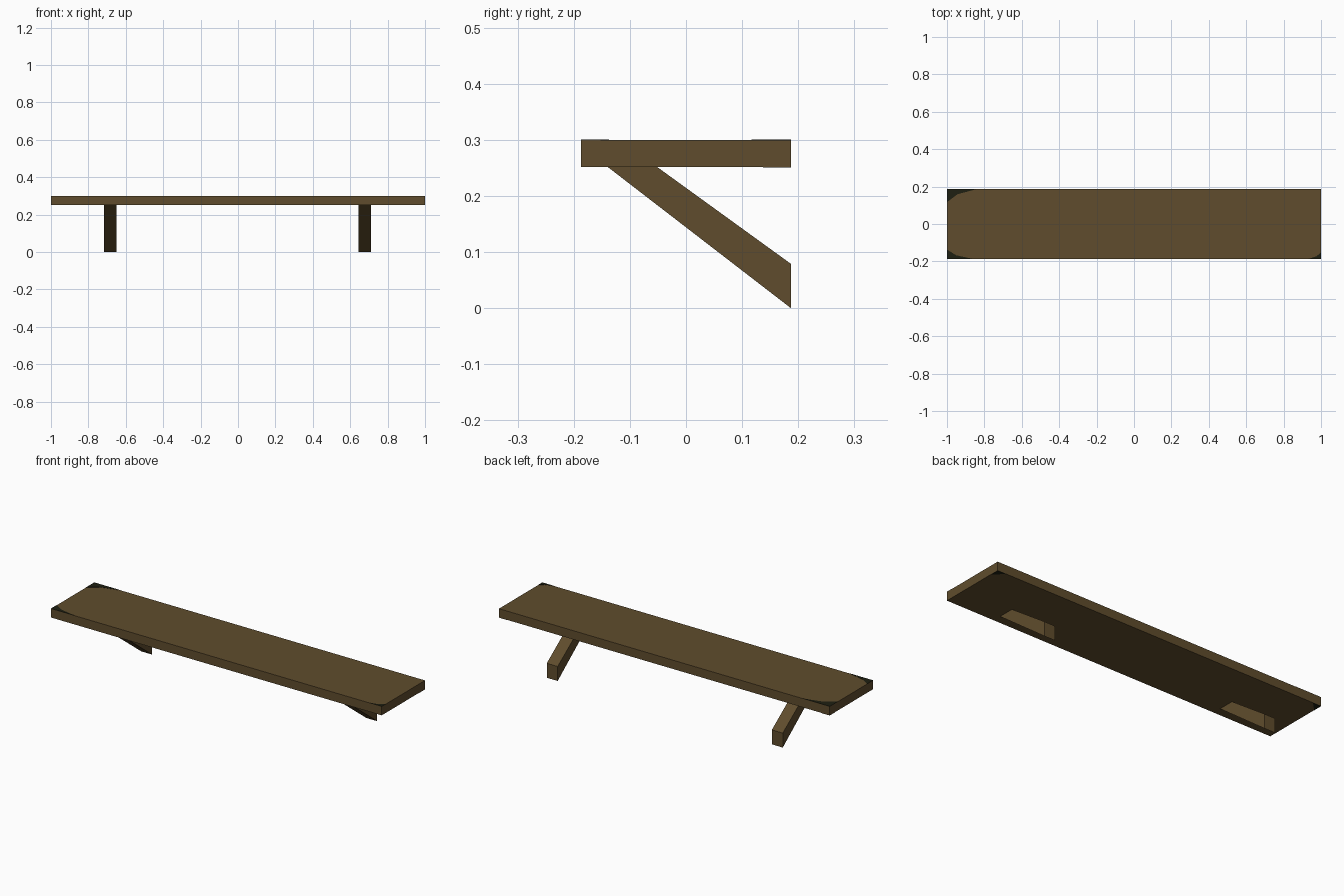
import bpy, bmesh

if "Cube" in bpy.data.objects:
    bpy.data.objects.remove(bpy.data.objects["Cube"])


def material(name, rgb):
    m = bpy.data.materials.new(name)
    m.diffuse_color = (*rgb, 1)
    m.use_nodes = True
    m.node_tree.nodes["Principled BSDF"].inputs["Base Color"].default_value = m.diffuse_color
    return m


wood = material("brown wood", (0.115, 0.073, 0.026))
worn = material("dark worn wood", (0.013, 0.014, 0.006))


def prism(name, profile, depth, mat):
    """Extrude a closed 3D outline along a vector."""
    bm = bmesh.new()
    face = bm.faces.new([bm.verts.new(p) for p in profile])
    new = bmesh.ops.extrude_face_region(bm, geom=[face])["geom"]
    bmesh.ops.translate(bm, vec=depth, verts=[v for v in new if isinstance(v, bmesh.types.BMVert)])
    bmesh.ops.recalc_face_normals(bm, faces=bm.faces)
    me = bpy.data.meshes.new(name)
    bm.to_mesh(me)
    bm.free()
    me.materials.append(mat)
    ob = bpy.data.objects.new(name, me)
    bpy.context.collection.objects.link(ob)
    return ob


# Shelf board
Y, Z0, Z1 = 0.187, 0.252, 0.30
prism("shelf_board", [(-1, -Y, Z0), (1, -Y, Z0), (1, Y, Z0), (-1, Y, Z0)], (0, 0, Z1 - Z0), wood)

# Slanted braces running down to the wall
for side, x in (("left", -0.716), ("right", 0.645)):
    prism(side + "_brace",
          [(x, -0.14, Z0), (x, -0.052, Z0), (x, Y, 0.079), (x, Y, 0)],
          (0.066, 0, 0), wood)

# Worn corners: thin plates (corner sign x, sign y, length along x, length along y)
for i, (sx, sy, lx, ly) in enumerate([(-1, 1, 0.16, 0.07), (-1, -1, 0.14, 0.05), (1, -1, 0.07, 0.035)]):
    prism(f"worn_top_corner_{i}",
          [(sx, sy * Y, Z1), (sx * (1 - lx), sy * Y, Z1),
           (sx * (1 - lx * 0.35), sy * (Y - ly * 0.4), Z1), (sx, sy * (Y - ly), Z1)],
          (0, 0, 0.001), worn)
for i, sx in enumerate((-1, 1)):
    prism(f"worn_under_corner_{i}",
          [(sx, Y, Z0), (sx * 0.95, Y, Z0), (sx, Y - 0.05, Z0)], (0, 0, -0.001), worn)
